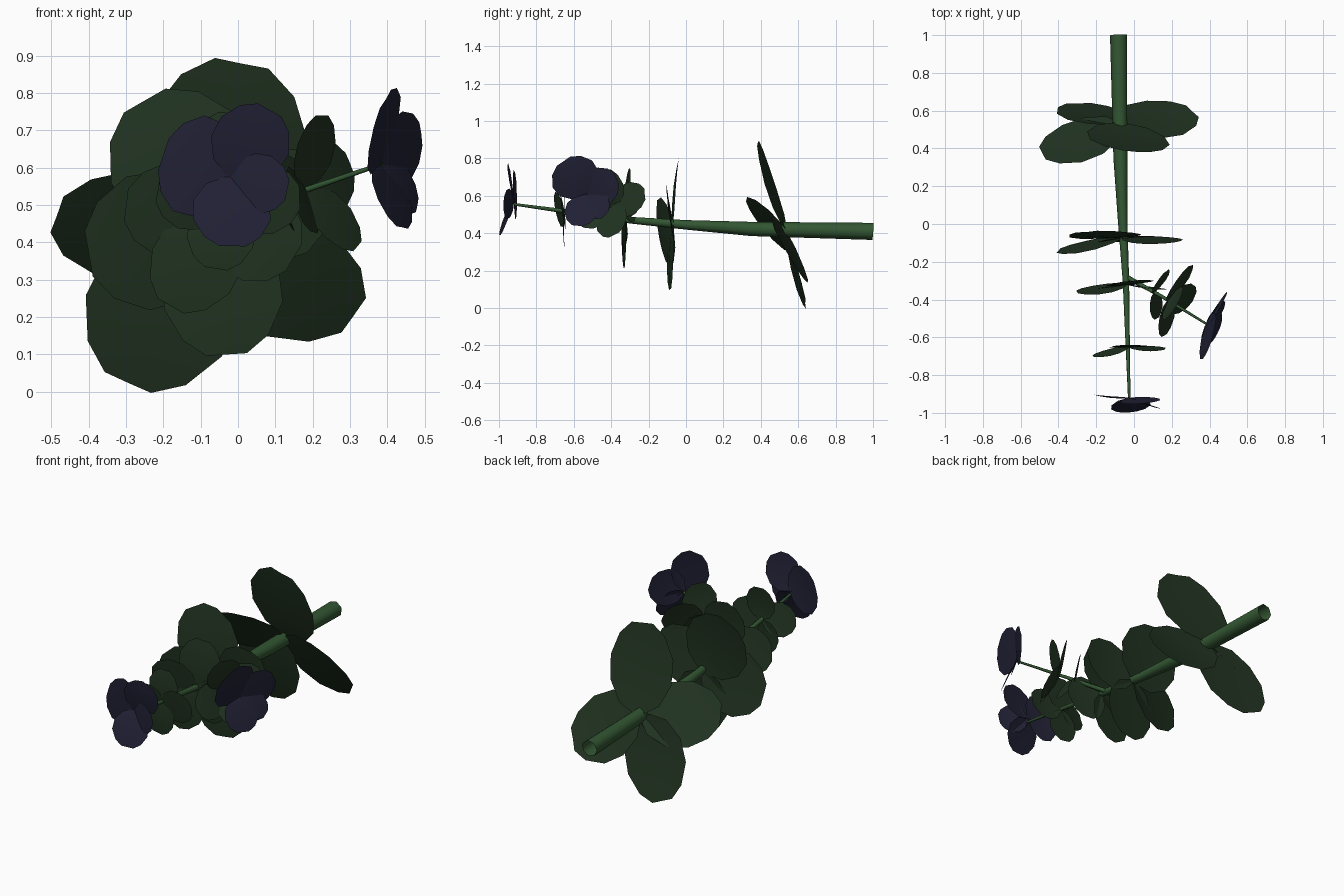
import bpy, bmesh, math
from mathutils import Vector

if "Cube" in bpy.data.objects:
    bpy.data.objects.remove(bpy.data.objects["Cube"])


def material(name, rgb):
    m = bpy.data.materials.new(name)
    m.diffuse_color = (*rgb, 1)
    m.use_nodes = True
    m.node_tree.nodes["Principled BSDF"].inputs["Base Color"].default_value = m.diffuse_color
    return m


LEAF = material("leaf_green", (0.015, 0.033, 0.015))
STEM = material("stem_green", (0.033, 0.095, 0.033))
PETAL = material("petal_violet", (0.015, 0.015, 0.036))


def finish(name, bm, mat):
    me = bpy.data.meshes.new(name)
    bm.to_mesh(me)
    bm.free()
    ob = bpy.data.objects.new(name, me)
    bpy.context.collection.objects.link(ob)
    me.materials.append(mat)
    for p in me.polygons:
        p.use_smooth = True
    return ob


# Open tapered tube along points (x, y, z, radius)
def tube(name, pts, sides=7):
    bm = bmesh.new()
    axis = (Vector(pts[-1][:3]) - Vector(pts[0][:3])).normalized()
    u = axis.cross(Vector((0, 0, 1))).normalized()
    v = u.cross(axis)
    rings = []
    for x, y, z, r in pts:
        rings.append([bm.verts.new(Vector((x, y, z)) + r * (
            u * math.cos(math.tau * i / sides) + v * math.sin(math.tau * i / sides)))
            for i in range(sides)])
    for a, b in zip(rings, rings[1:]):
        for i in range(sides):
            j = (i + 1) % sides
            bm.faces.new((a[i], a[j], b[j], b[i]))
    finish(name, bm, STEM)


# Rounded blade outline: (distance along blade, half width factor)
OUTLINE = [(0, .15), (.1, .63), (.34, .97), (.62, 1), (.87, .72), (1, .34)]


def blade(name, base, tip, width, facing, mat):
    base, tip, facing = Vector(base), Vector(tip), Vector(facing)
    d = tip - base
    side = d.cross(facing).normalized()
    n = side.cross(d).normalized()
    bm = bmesh.new()
    rows = []
    for t, w in OUTLINE:
        bow = n * (0.02 * d.length * math.sin(math.pi * t))
        mid = base + d * t + bow
        s = side * (w * width / 2)
        rows.append([bm.verts.new(p) for p in (mid - s, mid + n * 0.02 * width * w, mid + s)])
    for a, b in zip(rows, rows[1:]):
        for i in (0, 1):
            bm.faces.new((a[i], a[i + 1], b[i + 1], b[i]))
    finish(name, bm, mat)


# Each entry: tip, width, optional facing, optional own base
def whorl(name, base, facing, mat, blades):
    for i, b in enumerate(blades):
        blade(f"{name}_{i + 1}", b[3] if len(b) > 3 else base, b[0], b[1],
              b[2] if len(b) > 2 else facing, mat)


# Stems
tube("main_stem", [(-.08, 1, .41, .047), (-.07, .35, .423, .039), (-.058, 0, .445, .026),
                   (-.042, -.3, .47, .018), (-.025, -.92, .555, .007)])
tube("side_stem", [(-.04, -.28, .468, .013), (.15, -.385, .53, .009), (.385, -.53, .61, .006)], 6)

# Leaf whorls on the main stem, large to small
whorl("lower_leaf", (-.075, .525, .43), (0, -1, -.28), LEAF, [
    ((.01, .385, .88), .43, (-.12, -1, -.28), (-.07, .535, .43)),
    ((-.485, .375, .475), .36, (.28, -1, -.8)),
    ((-.295, .64, .025), .40, (-.1, -1, -.28), (-.11, .525, .43)),
    ((.31, .597, .205), .38, (-.13, -1, -.57))])
whorl("middle_leaf", (-.055, -.07, .445), (0, -1, 0), LEAF, [
    ((-.25, -.04, .78), .38, (.05, -1, .05)),
    ((-.4, -.14, .37), .37, (.25, -1, -.15)),
    ((-.03, -.085, .10), .32, (.1, -1, .1)),
    ((.24, -.09, .56), .31, (-.05, -1, -.15))])
whorl("upper_leaf", (-.04, -.32, .475), (0, -1, 0), LEAF, [
    ((-.01, -.30, .745), .25, (.1, -1, 0)),
    ((-.30, -.36, .50), .26, (.15, -1, -.2)),
    ((-.18, -.335, .23), .24, (.1, -1, 0)),
    ((.15, -.34, .36), .25, (0, -1, -.1))])
whorl("top_leaf", (-.03, -.65, .515), (0, -1, 0), LEAF, [
    ((-.02, -.64, .70), .18),
    ((-.215, -.70, .54), .19, (.25, -1, -.2)),
    ((-.06, -.65, .33), .18),
    ((.165, -.66, .52), .19, (0, -1, -.15))])

# Leaf whorls on the side stem
AXIS = (.82, -.48, .28)
whorl("side_leaf", (.18, -.405, .545), AXIS, LEAF, [
    ((.225, -.43, .74), .2),
    ((.30, -.22, .61), .19),
    ((.32, -.385, .39), .19),
    ((.16, -.59, .48), .19)])
whorl("small_side_leaf", (.11, -.36, .515), AXIS, LEAF, [
    ((.17, -.25, .60), .15),
    ((.12, -.50, .48), .15)])

# Flowers
whorl("front_petal", (-.02, -.92, .575), (0, -1, .05), PETAL, [
    ((-.2, -.905, .635), .27, (0, -1, -.05)),
    ((.085, -.945, .755), .21, (.1, -1, -.1)),
    ((.132, -.975, .54), .16, (.3, -1, -.1)),
    ((-.015, -.995, .39), .21, (.12, -1, .35))])
whorl("side_petal", (.38, -.53, .61), AXIS, PETAL, [
    ((.395, -.655, .785), .27, (.9, -.4, .05)),
    ((.49, -.37, .69), .20, (.85, -.5, -.1)),
    ((.44, -.58, .44), .20, (.85, -.4, .35)),
    ((.48, -.43, .50), .15)])
